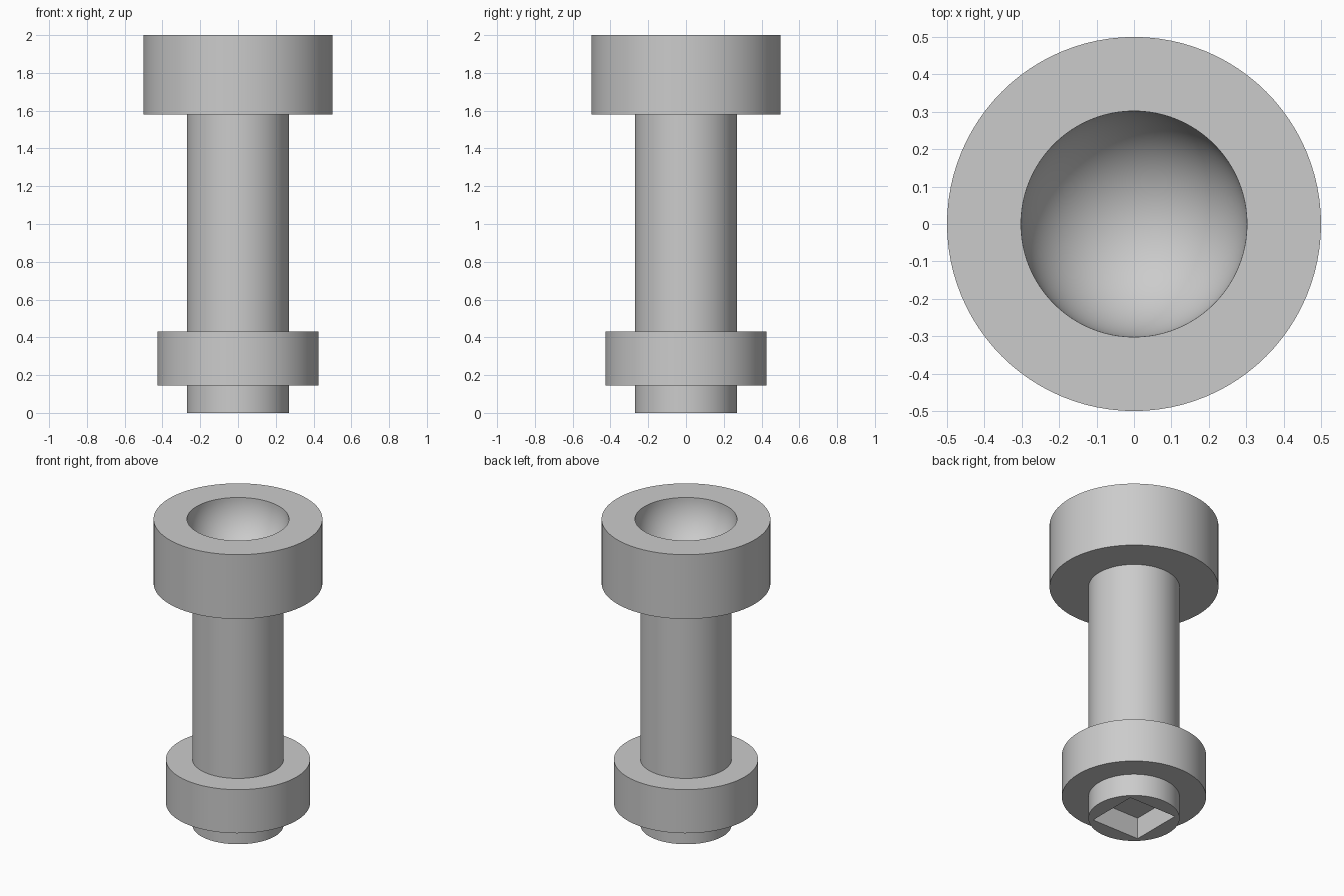
import bpy
import bmesh
import math

SEGMENTS = 96
SHAFT_R = 0.27
HEAD_R = 0.5
BOWL_R = 0.302
COLLAR_R = 0.427
TOP, HEAD_Z = 2.0, 1.58
COLLAR_LOW, COLLAR_HIGH = 0.145, 0.43
SOCKET_HALF, SOCKET_DEPTH = 0.172, 0.14

cube = bpy.data.objects.get("Cube")
if cube:
    bpy.data.objects.remove(cube, do_unlink=True)

grey = bpy.data.materials.new("plain_grey")
grey.use_nodes = True
colour = (0.6, 0.6, 0.6, 1)
grey.diffuse_color = colour
grey.node_tree.nodes["Principled BSDF"].inputs["Base Color"].default_value = colour


def lathe(name, profile):
    """Revolve a (radius, height) profile around the z axis."""
    bm = bmesh.new()
    verts = [bm.verts.new((r, 0, z)) for r, z in profile]
    edges = [bm.edges.new(pair) for pair in zip(verts, verts[1:])]
    bmesh.ops.spin(bm, geom=verts + edges, cent=(0, 0, 0), axis=(0, 0, 1),
                   angle=math.tau, steps=SEGMENTS, use_merge=False)
    bmesh.ops.remove_doubles(bm, verts=bm.verts, dist=1e-4)
    bmesh.ops.recalc_face_normals(bm, faces=bm.faces)
    mesh = bpy.data.meshes.new(name)
    bm.to_mesh(mesh)
    bm.free()
    obj = bpy.data.objects.new(name, mesh)
    bpy.context.collection.objects.link(obj)
    mesh.materials.append(grey)
    return obj


# Central shaft, closed at both ends
shaft = lathe("shaft", [(0, 0), (SHAFT_R, 0), (SHAFT_R, HEAD_Z), (0, HEAD_Z)])

# Lower collar around the shaft
collar = lathe("collar", [(SHAFT_R, COLLAR_LOW), (COLLAR_R, COLLAR_LOW),
                          (COLLAR_R, COLLAR_HIGH), (SHAFT_R, COLLAR_HIGH)])

# Head with a hemispherical bowl in its top
STEPS = 24
bowl = [(BOWL_R * math.cos(a), TOP - BOWL_R * math.sin(a))
        for a in (i * math.pi / 2 / STEPS for i in range(STEPS))]
bowl.append((0, TOP - BOWL_R))
head = lathe("head", [(0, HEAD_Z), (HEAD_R, HEAD_Z), (HEAD_R, TOP)] + bowl)

# Square socket in the underside of the shaft
bpy.ops.mesh.primitive_cube_add(size=2, location=(0, 0, 0))
cutter = bpy.context.object
cutter.name = "socket_cutter"
cutter.scale = (SOCKET_HALF, SOCKET_HALF, SOCKET_DEPTH)
cutter.data.materials.append(grey)
cutter.hide_render = True
cut = shaft.modifiers.new("socket", "BOOLEAN")
cut.operation = "DIFFERENCE"
cut.solver = "EXACT"
cut.object = cutter
bpy.context.view_layer.objects.active = shaft
bpy.ops.object.modifier_apply(modifier=cut.name)
bpy.data.objects.remove(cutter, do_unlink=True)

# Smooth round walls, crisp rims
bpy.ops.object.select_all(action="DESELECT")
for part in (shaft, collar, head):
    part.select_set(True)
bpy.ops.object.shade_smooth_by_angle(angle=math.radians(30))
